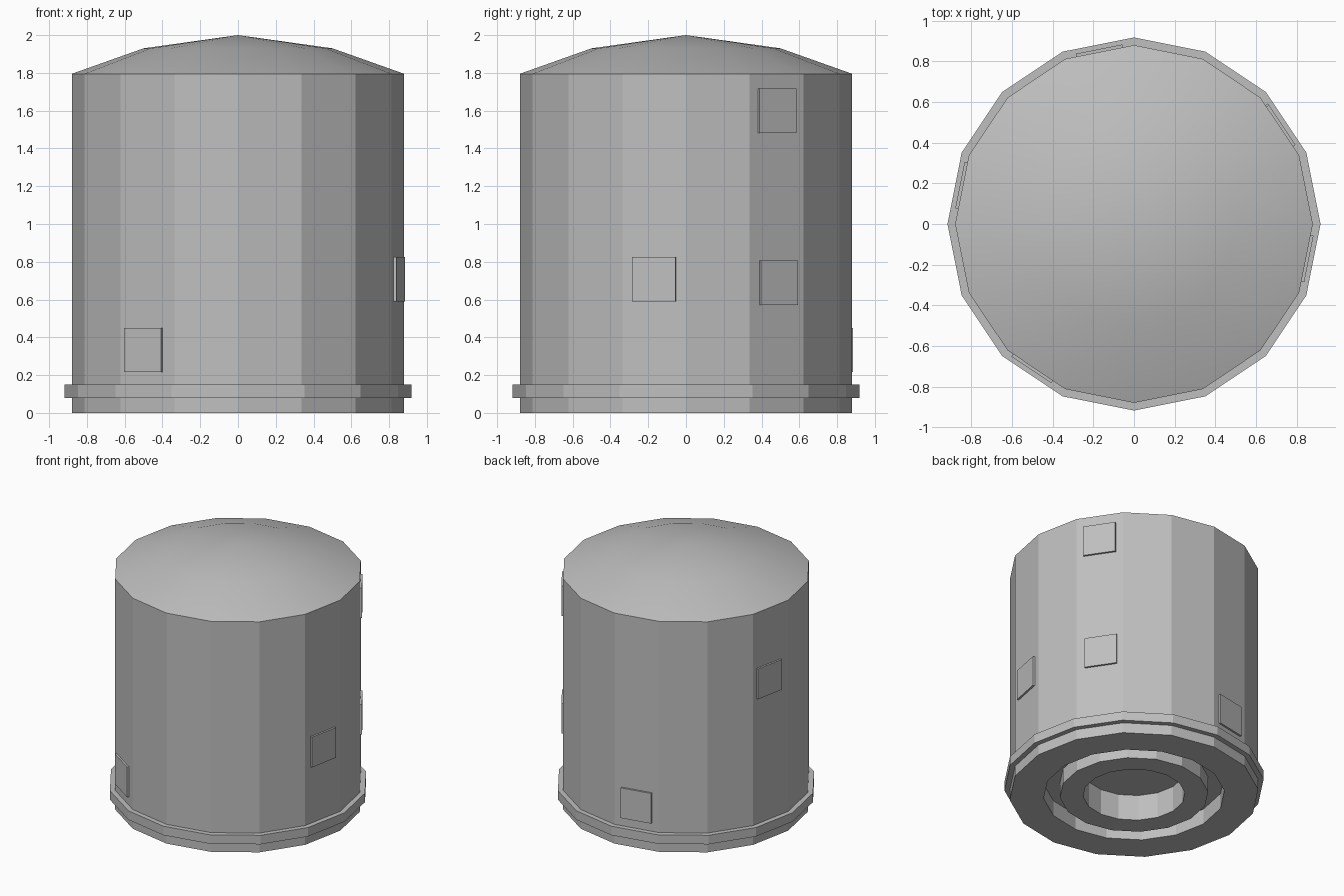
import bpy
import bmesh
from math import cos, sin, pi, radians
from mathutils import Matrix, Vector

SIDES = 16
RADIUS = 0.88
APOTHEM = RADIUS * cos(pi / SIDES)

if "Cube" in bpy.data.objects:
    bpy.data.objects.remove(bpy.data.objects["Cube"], do_unlink=True)

grey = bpy.data.materials.new("plain grey")
grey.use_nodes = True
colour = (0.52, 0.52, 0.52, 1)
grey.diffuse_color = colour
grey.node_tree.nodes["Principled BSDF"].inputs["Base Color"].default_value = colour


def add_object(name, bm, smooth=False):
    bmesh.ops.recalc_face_normals(bm, faces=bm.faces)
    for face in bm.faces:
        face.smooth = smooth
    mesh = bpy.data.meshes.new(name)
    bm.to_mesh(mesh)
    bm.free()
    mesh.materials.append(grey)
    obj = bpy.data.objects.new(name, mesh)
    bpy.context.collection.objects.link(obj)
    return obj


def lathe(name, profile, closed=False, smooth=False):
    """Spin a list of (radius, height) points into a faceted solid."""
    bm = bmesh.new()
    verts = [bm.verts.new((r, 0, z)) for r, z in profile]
    pairs = list(zip(verts, verts[1:]))
    if closed:
        pairs.append((verts[-1], verts[0]))
    edges = [bm.edges.new(p) for p in pairs]
    bmesh.ops.spin(bm, geom=verts + edges, cent=(0, 0, 0), axis=(0, 0, 1),
                   angle=2 * pi, steps=SIDES)
    bmesh.ops.remove_doubles(bm, verts=bm.verts, dist=0.0005)
    obj = add_object(name, bm, smooth)
    # Outward normals on the open dome
    if smooth and obj.data.polygons[0].normal.z < 0:
        obj.data.flip_normals()
    return obj


# Canister with a central port and a ring groove in its base
lathe("canister_body", [
    (0, 0.2), (0.36, 0.2), (0.36, 0), (0.525, 0), (0.525, 0.12),
    (0.64, 0.12), (0.64, 0), (RADIUS, 0), (RADIUS, 1.795)])

# Softly shaded domed lid
lathe("dome_lid", [(RADIUS, 1.795), (0.5, 1.93), (0, 2.0)], smooth=True)

# Raised band near the bottom
lathe("base_flange", [(0.86, 0.08), (0.918, 0.08), (0.918, 0.15), (0.86, 0.15)],
      closed=True)

# Square plates: facet direction in degrees, sideways shift, centre height
plates = {
    "front_plate": (236.25, -0.022, 0.333),
    "left_plate": (-11.25, 0.0, 0.708),
    "back_left_upper_plate": (33.75, 0.0, 1.6),
    "back_left_lower_plate": (33.75, 0.01, 0.688),
    "right_plate": (168.75, -0.02, 1.245),
    "back_plate": (101.25, 0.0, 0.333),
}
for name, (degrees, shift, height) in plates.items():
    angle = radians(degrees)
    out = Vector((cos(angle), sin(angle), 0))
    along = Vector((-sin(angle), cos(angle), 0))
    place = out * (APOTHEM + 0.002) + along * shift + Vector((0, 0, height))
    bm = bmesh.new()
    bmesh.ops.create_cube(bm, size=1, matrix=Matrix.Translation(place)
                          @ Matrix.Rotation(angle, 4, "Z")
                          @ Matrix.Diagonal((0.025, 0.235, 0.235, 1)))
    add_object(name, bm)
